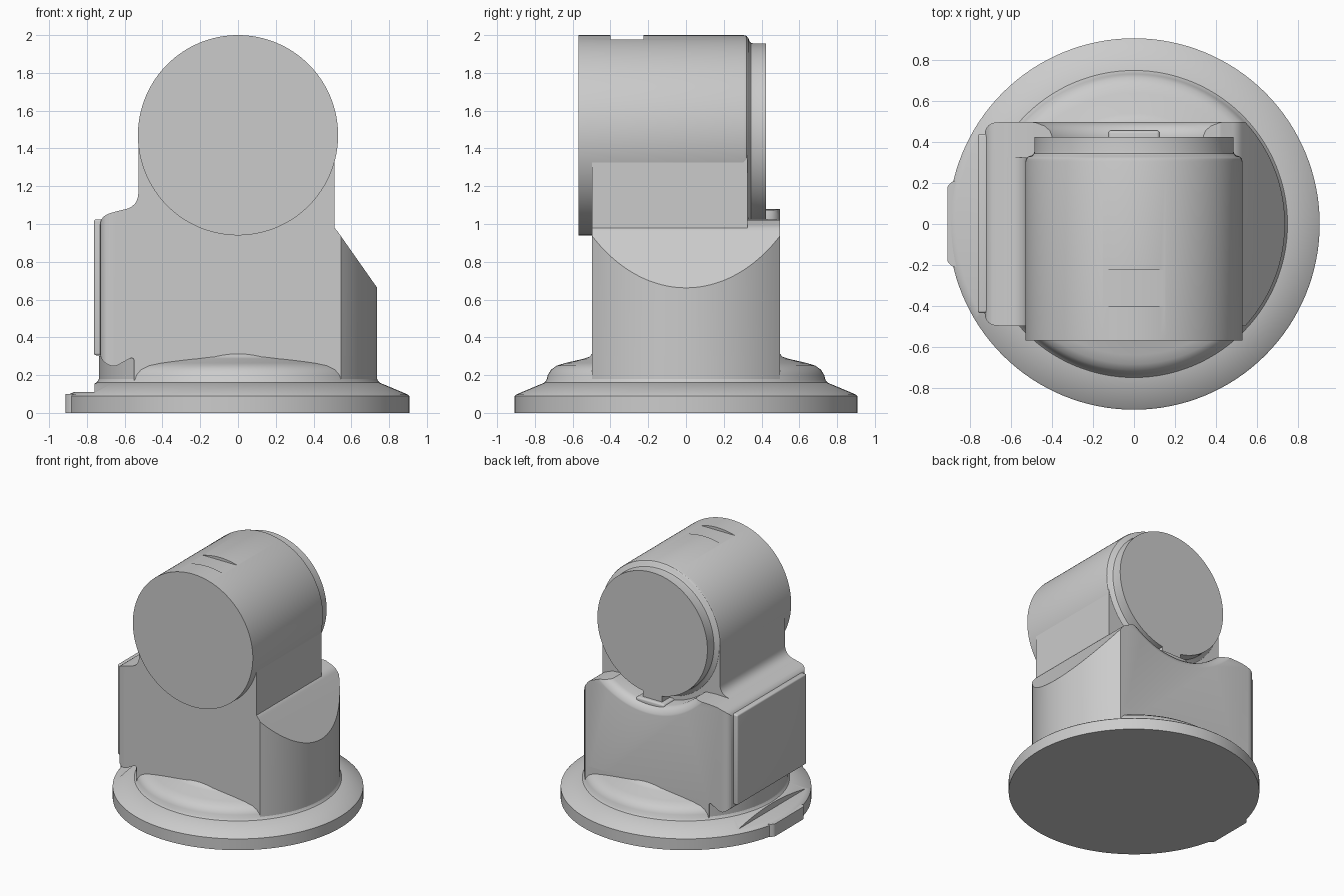
import bpy, bmesh, math
from mathutils import Matrix, Vector

if "Cube" in bpy.data.objects:
    bpy.data.objects.remove(bpy.data.objects["Cube"])

grey = bpy.data.materials.new("plain grey")
grey.use_nodes = True
grey.diffuse_color = (0.6, 0.6, 0.6, 1)
grey.node_tree.nodes["Principled BSDF"].inputs["Base Color"].default_value = (0.6, 0.6, 0.6, 1)


def finish(name, bm):
    bmesh.ops.remove_doubles(bm, verts=bm.verts, dist=0.0001)
    bmesh.ops.recalc_face_normals(bm, faces=bm.faces)
    mesh = bpy.data.meshes.new(name)
    bm.to_mesh(mesh)
    bm.free()
    mesh.materials.append(grey)
    obj = bpy.data.objects.new(name, mesh)
    bpy.context.collection.objects.link(obj)
    return obj


def prism(name, pts, axis, lo, hi):
    """Extrude a 2D outline along y (points are x, z) or z (points are x, y)."""
    bm = bmesh.new()
    place = (lambda p: (p[0], lo, p[1])) if axis == "y" else (lambda p: (p[0], p[1], lo))
    face = bm.faces.new([bm.verts.new(place(p)) for p in pts])
    new = bmesh.ops.extrude_face_region(bm, geom=[face])["geom"]
    step = Vector((0, hi - lo, 0)) if axis == "y" else Vector((0, 0, hi - lo))
    bmesh.ops.translate(bm, vec=step, verts=[v for v in new if isinstance(v, bmesh.types.BMVert)])
    return finish(name, bm)


def lathe(name, pts, axis="z", height=0.0, steps=128):
    """Revolve (radius, position) points about z, or about y at a given height."""
    bm = bmesh.new()
    verts = [bm.verts.new((r, 0, t) if axis == "z" else (r, t, height)) for r, t in pts]
    edges = [bm.edges.new(pair) for pair in zip(verts, verts[1:])]
    bmesh.ops.spin(bm, geom=verts + edges, cent=(0, 0, height), angle=math.tau, steps=steps,
                   axis=(0, 0, 1) if axis == "z" else (0, 1, 0))
    return finish(name, bm)


def box(name, lo, hi, bevel=0.0):
    bm = bmesh.new()
    lo, hi = Vector(lo), Vector(hi)
    bmesh.ops.create_cube(bm, size=1, matrix=Matrix.Translation((lo + hi) / 2)
                          @ Matrix.Diagonal((*(hi - lo), 1)))
    if bevel:
        bmesh.ops.bevel(bm, geom=bm.edges[:], offset=bevel, segments=4, profile=0.5, affect="EDGES")
    return finish(name, bm)


def rounded(corners):
    """Round each (x, y, radius) corner of an outline."""
    out = []
    for i, (x, y, r) in enumerate(corners):
        p = Vector((x, y))
        if not r:
            out.append(p)
            continue
        a = p + (Vector(corners[i - 1][:2]) - p).normalized() * r
        b = p + (Vector(corners[(i + 1) % len(corners)][:2]) - p).normalized() * r
        out += [a * (1 - t) ** 2 + p * 2 * t * (1 - t) + b * t * t for t in (k / 6 for k in range(7))]
    return out


def cut(obj, tool, operation="DIFFERENCE"):
    mod = obj.modifiers.new("cut", "BOOLEAN")
    mod.operation, mod.solver, mod.object = operation, "EXACT", tool
    bpy.context.view_layer.update()
    result = bpy.data.meshes.new_from_object(obj.evaluated_get(bpy.context.evaluated_depsgraph_get()))
    obj.modifiers.clear()
    obj.data = result
    bpy.data.objects.remove(tool)


def arc(radius, start, end, n=40):
    return [(radius * math.cos(a), radius * math.sin(a), 0)
            for a in (start + (end - start) * k / n for k in range(n + 1))]


HALF, ROUND, AXIS = 0.497, 0.737, 1.47
corner = math.asin(HALF / ROUND)

# Base flange with a flat recess and locating tab on the right
flange = lathe("base_flange", [(0, 0), (0.907, 0), (0.907, 0.09), (0.9, 0.097), (0.75, 0.16), (0, 0.16)])
cut(flange, box("recess_cutter", (-1, -0.6, 0.11), (-0.76, 0.6, 0.3)))
prism("flange_tab", rounded([(-0.8, -0.21, 0), (-0.8, 0.21, 0), (-0.885, 0.21, 0.015),
                             (-0.912, 0.185, 0.015), (-0.912, -0.185, 0.015), (-0.885, -0.21, 0.015)]),
      "z", 0, 0.1)

# Domed shoulder above the flange
lathe("base_shoulder", [(0, 0.1), (0.75, 0.1), (0.75, 0.16), (0.738, 0.175), (0.732, 0.2), (0.715, 0.228),
                        (0.685, 0.25), (0.64, 0.264), (0.54, 0.287), (0.512, 0.297), (0.49, 0.32), (0, 0.32)])

# Round foot with flat front and back
foot = arc(ROUND, -corner, corner) + arc(ROUND, math.pi - corner, math.pi + corner)
prism("body_foot", rounded(foot), "z", 0.12, 0.3)

# Main body: side outline crossed with plan outline, then a flared saddle at the back
body = prism("main_body", rounded([
    (-0.55, 0.12, 0), (0.85, 0.12, 0), (0.85, 0.5, 0), (0.735, 0.665, 0.03), (0.51, 0.985, 0.03),
    (0.42, 1.02, 0), (-0.5, 1.08, 0), (-0.62, 1.075, 0.04), (-0.73, 1.04, 0.05),
    (-0.73, 0.28, 0.04), (-0.66, 0.24, 0.03), (-0.55, 0.3, 0.03)]), "y", -0.6, 0.6)
plan = prism("plan_cutter", rounded(arc(ROUND, -corner, corner)
             + [(-0.73, HALF, 0.07), (-0.73, -HALF, 0.07)]), "z", 0.05, 1.3)
cut(body, plan, "INTERSECT")
saddle = lathe("saddle_cutter", [(0, 0.32), (0.6, 0.32), (0.6, 0.43), (0.606, 0.455), (0.622, 0.478),
                                 (0.65, 0.494), (0.69, 0.505), (0.69, 0.6), (0, 0.6)], "y", 1.52)
cut(body, saddle)

# Upright column carrying the barrel
column = prism("upright_column", rounded([
    (0.51, 0.6, 0), (0.51, AXIS, 0), (-0.527, AXIS, 0), (-0.527, 1.09, 0.08), (-0.64, 1.07, 0.03),
    (-0.64, 0.6, 0)]), "y", -HALF, 0.325)

# Horizontal barrel with stepped back cap and a small flat on top
barrel = lathe("barrel", [(0, -0.57), (0.53, -0.57), (0.53, 0.305), (0.526, 0.32), (0.515, 0.33),
                          (0.497, 0.336), (0.488, 0.345), (0.486, 0.36), (0.486, 0.424), (0, 0.424)],
               "y", AXIS)
cut(barrel, box("flat_cutter", (-0.3, -0.4, 1.978), (0.3, -0.225, 2.2)))

# Tongue and latch below the back cap
box("cap_tongue", (-0.085, 0.3, 0.88), (0.085, 0.424, 1.05))
box("latch_pad", (-0.125, 0.3, 0.88), (0.125, 0.457, 0.945), 0.015)

# Cover plate on the right side
box("side_cover", (-0.763, -0.435, 0.305), (-0.69, 0.44, 1.025), 0.012)

# Smooth shading with crisp edges
for obj in bpy.context.collection.objects:
    if obj.type == "MESH":
        bpy.ops.object.select_all(action="DESELECT")
        obj.select_set(True)
        bpy.context.view_layer.objects.active = obj
        bpy.ops.object.shade_smooth_by_angle(angle=math.radians(30))
